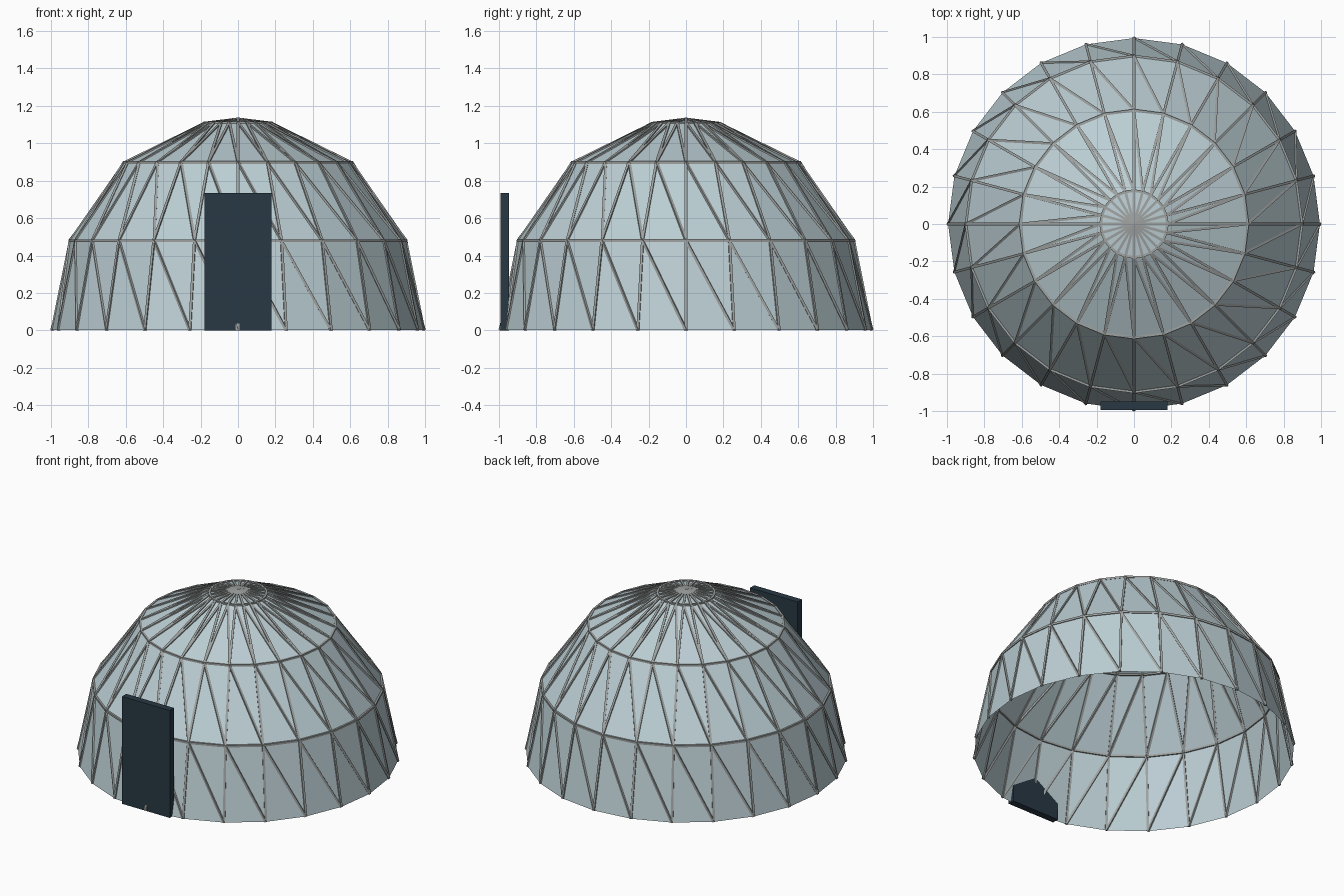
import bpy, bmesh, math
from mathutils import Matrix, Vector

old = bpy.data.objects.get("Cube")
if old:
    bpy.data.objects.remove(old, do_unlink=True)

SEGMENTS = 24
STRUT_WIDTH = 0.014
# Dome rings as (radius, height), from ground to crown
RINGS = [(0.993, 0.002), (0.897, 0.48), (0.607, 0.897), (0.178, 1.108)]
APEX = Vector((0, 0, 1.13))


def material(name, colour):
    mat = bpy.data.materials.new(name)
    mat.use_nodes = True
    rgba = (*colour, 1)
    mat.diffuse_color = rgba
    mat.node_tree.nodes["Principled BSDF"].inputs["Base Color"].default_value = rgba
    return mat


def make_object(name, bm, mat):
    mesh = bpy.data.meshes.new(name)
    bm.to_mesh(mesh)
    bm.free()
    mesh.materials.append(mat)
    obj = bpy.data.objects.new(name, mesh)
    bpy.context.collection.objects.link(obj)
    return obj


def node(level, i):
    radius, z = RINGS[level]
    a = math.tau * i / SEGMENTS
    return Vector((radius * math.cos(a), radius * math.sin(a), z))


def add_strut(bm, a, b):
    # Square bar running from a to b
    axis = b - a
    turn = axis.to_track_quat('Z', 'Y').to_matrix().to_4x4()
    turn.translation = (a + b) / 2
    size = Matrix.Diagonal((STRUT_WIDTH, STRUT_WIDTH, axis.length, 1))
    bmesh.ops.create_cube(bm, size=1, matrix=turn @ size)


glass = material("pale blue glass", (0.50, 0.62, 0.66))
steel = material("grey steel", (0.34, 0.36, 0.35))
door_paint = material("dark slate blue", (0.022, 0.040, 0.058))

# Glass panels: each bay is split by a diagonal, the crown is a fan
bm = bmesh.new()
rows = [[bm.verts.new(node(k, i)) for i in range(SEGMENTS)] for k in range(len(RINGS))]
top = bm.verts.new(APEX)
for i in range(SEGMENTS):
    j = (i + 1) % SEGMENTS
    for low, high in zip(rows, rows[1:]):
        bm.faces.new((low[i], low[j], high[i]))
        bm.faces.new((low[j], high[j], high[i]))
    bm.faces.new((rows[-1][i], rows[-1][j], top))
make_object("dome_panels", bm, glass)

# Frame: ribs, diagonals, hoops and crown spokes
ribs, diagonals, hoops, spokes = (bmesh.new() for _ in range(4))
last = len(RINGS) - 1
for i in range(SEGMENTS):
    for k in range(last):
        add_strut(ribs, node(k, i), node(k + 1, i))
        add_strut(diagonals, node(k, i + 1), node(k + 1, i))
        add_strut(hoops, node(k + 1, i), node(k + 1, i + 1))
    add_strut(spokes, node(last, i), APEX)
for name, part in (("ribs", ribs), ("diagonal_struts", diagonals),
                   ("hoops", hoops), ("crown_spokes", spokes)):
    make_object(name, part, steel)

# Door slab
bm = bmesh.new()
bmesh.ops.create_cube(bm, size=1)
bmesh.ops.scale(bm, vec=(0.36, 0.046, 0.733), verts=bm.verts)
bmesh.ops.translate(bm, vec=(0, -0.97, 0.3665), verts=bm.verts)
make_object("door", bm, door_paint)
